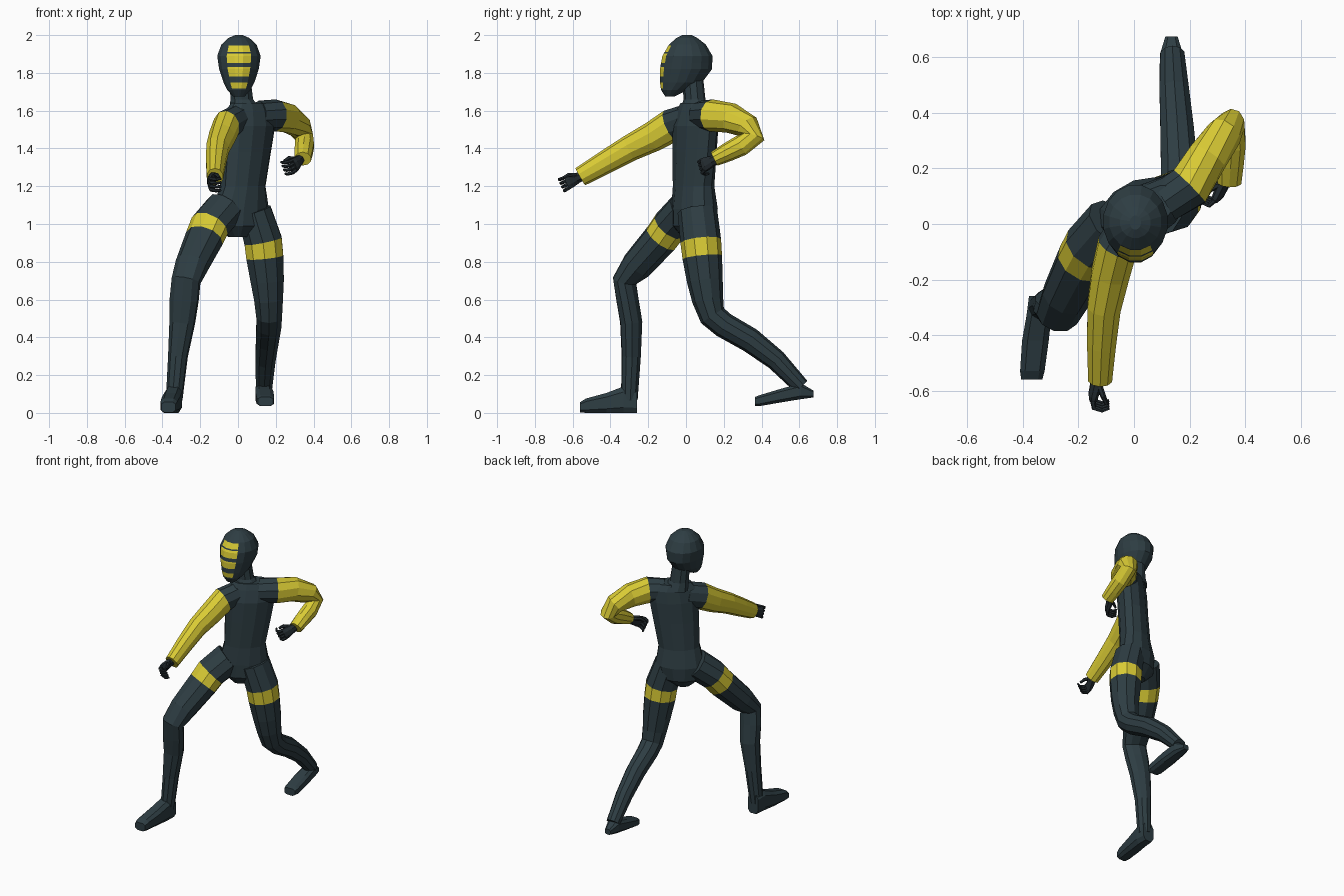
import bpy, bmesh, math
from mathutils import Vector


def material(name, rgb):
    m = bpy.data.materials.new(name)
    m.diffuse_color = (*rgb, 1)
    return m


MATS = [material("dark slate", (0.027, 0.047, 0.056)),
        material("yellow", (0.70, 0.60, 0.035)),
        material("glove black", (0.018, 0.026, 0.031))]


def section(n, p):
    """Unit cross-section with n sides; p below 1 makes it boxier."""
    pts = []
    for k in range(n):
        t = (k + 0.5) * 2 * math.pi / n
        pts.append([math.copysign(abs(f) ** p, f) for f in (math.cos(t), math.sin(t))])
    mx, my = (max(q[i] for q in pts) for i in (0, 1))
    return [(x / mx, y / my) for x, y in pts]


def loft(bm, rings, n=10, p=1, angle=0, axis=None, ref=None, paint=lambda s, k: 0):
    """Skin rings (x, y, z, half width, half depth[, angle in degrees])."""
    c = [Vector(r[:3]) for r in rings]
    loops = []
    for i, r in enumerate(rings):
        if axis:
            t = Vector(axis)
        else:
            t = Vector()
            if i > 0:
                t += (c[i] - c[i - 1]).normalized()
            if i < len(c) - 1:
                t += (c[i + 1] - c[i]).normalized()
        t.normalize()
        a = math.radians(r[5] if len(r) > 5 else angle)
        u = Vector(ref) if ref else Vector((math.cos(a), math.sin(a), 0))
        u = (u - t * u.dot(t)).normalized()
        v = t.cross(u)
        loops.append([bm.verts.new(c[i] + u * r[3] * x + v * r[4] * y) for x, y in section(n, p)])
    for s in range(len(loops) - 1):
        A, B = loops[s], loops[s + 1]
        for k in range(n):
            j = (k + 1) % n
            f = bm.faces.new((A[k], A[j], B[j], B[k]))
            f.material_index = paint(s, k)
    for s, L in ((0, loops[0]), (len(loops) - 2, loops[-1])):
        bm.faces.new(L).material_index = paint(s, 0)


def finish(name, bm):
    bmesh.ops.recalc_face_normals(bm, faces=bm.faces)
    me = bpy.data.meshes.new(name)
    bm.to_mesh(me)
    bm.free()
    for m in MATS:
        me.materials.append(m)
    ob = bpy.data.objects.new(name, me)
    bpy.context.collection.objects.link(ob)
    return ob


def part(name, rings, **kw):
    bm = bmesh.new()
    loft(bm, rings, **kw)
    return finish(name, bm)


# Torso, twisting from the hips to the shoulders, with the neck on top
part("torso", [
    (0.00, 0.03, 0.93, 0.05, 0.05, 28),
    (0.01, 0.04, 0.99, 0.13, 0.10, 28),
    (0.015, 0.045, 1.08, 0.155, 0.105, 30),
    (0.025, 0.04, 1.20, 0.13, 0.092, 35),
    (0.045, 0.045, 1.38, 0.145, 0.09, 38),
    (0.06, 0.05, 1.52, 0.155, 0.09, 38),
    (0.065, 0.06, 1.60, 0.15, 0.075, 38),
    (0.06, 0.055, 1.64, 0.11, 0.06, 38)], n=12, axis=(0, 0, 1))
part("neck", [
    (0.04, 0.05, 1.60, 0.085, 0.08),
    (0.02, 0.045, 1.66, 0.06, 0.058),
    (0.01, 0.035, 1.78, 0.055, 0.055)], axis=(0, 0, 1))

# Head: (z, front y, back y, half width), with rows cut in for the face stripes
PROFILE = [(1.675, -0.11, -0.06, 0.03), (1.71, -0.132, 0.01, 0.062),
           (1.75, -0.138, 0.085, 0.082), (1.82, -0.138, 0.138, 0.105),
           (1.89, -0.125, 0.14, 0.115), (1.95, -0.09, 0.105, 0.093),
           (1.985, -0.05, 0.06, 0.055), (2.0, -0.02, 0.03, 0.02)]
STRIPES = [(1.718, 1.750), (1.782, 1.830), (1.853, 1.903), (1.911, 1.945)]


def head_row(z):
    for lo, hi in zip(PROFILE, PROFILE[1:]):
        if lo[0] <= z <= hi[0]:
            t = (z - lo[0]) / (hi[0] - lo[0])
            _, f, b, w = [l + (h - l) * t for l, h in zip(lo, hi)]
            return (0.005, (f + b) / 2, z, w, (b - f) / 2)


levels = sorted({r[0] for r in PROFILE} | {z for s in STRIPES for z in s})


def head_paint(s, k):
    mid = (levels[s] + levels[s + 1]) / 2
    return int(k in (10, 11, 12) and any(a < mid < b for a, b in STRIPES))


part("head", [head_row(z) for z in levels], n=16, axis=(0, 0, 1), paint=head_paint)


# Arms: dark shoulder root, yellow sleeve
def sleeve(s, k):
    return int(s > 0)


part("right_arm", [
    (0.00, 0.01, 1.55, 0.07, 0.085),
    (-0.06, -0.08, 1.52, 0.072, 0.088),
    (-0.085, -0.18, 1.46, 0.068, 0.080),
    (-0.108, -0.30, 1.40, 0.060, 0.070),
    (-0.117, -0.43, 1.325, 0.052, 0.062),
    (-0.122, -0.56, 1.25, 0.043, 0.052)], paint=sleeve)
part("left_arm", [
    (0.11, 0.08, 1.575, 0.075, 0.078),
    (0.20, 0.135, 1.575, 0.080, 0.085),
    (0.265, 0.24, 1.56, 0.070, 0.080),
    (0.325, 0.325, 1.515, 0.062, 0.068),
    (0.35, 0.355, 1.46, 0.048, 0.062),
    (0.352, 0.29, 1.415, 0.050, 0.056),
    (0.347, 0.22, 1.38, 0.048, 0.050),
    (0.343, 0.15, 1.345, 0.043, 0.040)], paint=sleeve)


# Legs: the second span of each thigh is the yellow band
def band(s, k):
    return int(s == 1)


part("right_leg", [
    (-0.07, 0.00, 1.08, 0.105, 0.10),
    (-0.150, -0.085, 0.99, 0.102, 0.098),
    (-0.178, -0.132, 0.925, 0.098, 0.095),
    (-0.245, -0.26, 0.78, 0.085, 0.085),
    (-0.275, -0.325, 0.70, 0.075, 0.065),
    (-0.285, -0.31, 0.60, 0.075, 0.060),
    (-0.295, -0.29, 0.48, 0.066, 0.060),
    (-0.318, -0.29, 0.30, 0.050, 0.052),
    (-0.338, -0.30, 0.07, 0.042, 0.045)], angle=-12, paint=band)
part("left_leg", [
    (0.085, 0.06, 1.07, 0.09, 0.105),
    (0.133, 0.078, 0.91, 0.100, 0.108),
    (0.142, 0.086, 0.825, 0.098, 0.105),
    (0.155, 0.10, 0.70, 0.088, 0.095),
    (0.162, 0.115, 0.60, 0.076, 0.083),
    (0.165, 0.14, 0.515, 0.068, 0.072),
    (0.163, 0.20, 0.465, 0.066, 0.068),
    (0.155, 0.34, 0.385, 0.060, 0.066),
    (0.145, 0.477, 0.28, 0.053, 0.056),
    (0.138, 0.61, 0.14, 0.043, 0.044)], paint=band)

# Feet
part("right_foot", [
    (-0.338, -0.26, 0.065, 0.040, 0.065),
    (-0.342, -0.33, 0.070, 0.045, 0.070),
    (-0.355, -0.42, 0.053, 0.048, 0.053),
    (-0.366, -0.53, 0.038, 0.044, 0.038),
    (-0.368, -0.56, 0.030, 0.038, 0.027)], n=8, p=0.6, axis=(0, -1, 0))
part("left_foot", [
    (0.135, 0.675, 0.10, 0.022, 0.018),
    (0.135, 0.61, 0.115, 0.042, 0.042),
    (0.14, 0.50, 0.091, 0.048, 0.036),
    (0.145, 0.39, 0.065, 0.046, 0.029),
    (0.145, 0.365, 0.060, 0.040, 0.024)], n=8, p=0.6, axis=(0, -1, 0))


# Hands: palm, four curled fingers and a thumb
def hand(name, wrist, along, curl):
    w, d = Vector(wrist), Vector(along).normalized()
    c = Vector(curl)
    c = (c - d * c.dot(d)).normalized()
    s = d.cross(c)
    if s.z < 0:
        s = -s
    bm = bmesh.new()

    def tube(pts, n):
        rings = [(*(w + d * a + s * b + c * e), r1, r2) for a, b, e, r1, r2 in pts]
        loft(bm, rings, n=n, ref=s, paint=lambda *_: 2)

    tube([(-0.03, 0, 0, 0.024, 0.024), (0.02, 0, 0, 0.028, 0.022),
          (0.06, 0, 0, 0.036, 0.018), (0.08, 0, 0.004, 0.036, 0.014)], 8)
    for i in range(4):
        b = (i - 1.5) * 0.019
        tube([(0.072, b, 0, 0.009, 0.010), (0.098, b * 1.1, 0.012, 0.009, 0.010),
              (0.100, b * 1.15, 0.042, 0.008, 0.008), (0.084, b * 1.2, 0.064, 0.006, 0.006)], 6)
    tube([(0.015, 0.015, 0.01, 0.011, 0.011), (0.045, 0.035, 0.032, 0.010, 0.010),
          (0.072, 0.032, 0.052, 0.007, 0.007)], 6)
    finish(name, bm)


hand("right_hand", (-0.13, -0.56, 1.25), (-0.25, -0.85, -0.38), (1, -0.2, -0.1))
hand("left_hand", (0.325, 0.155, 1.34), (-0.35, -0.85, -0.38), (-1, 0, -0.35))
